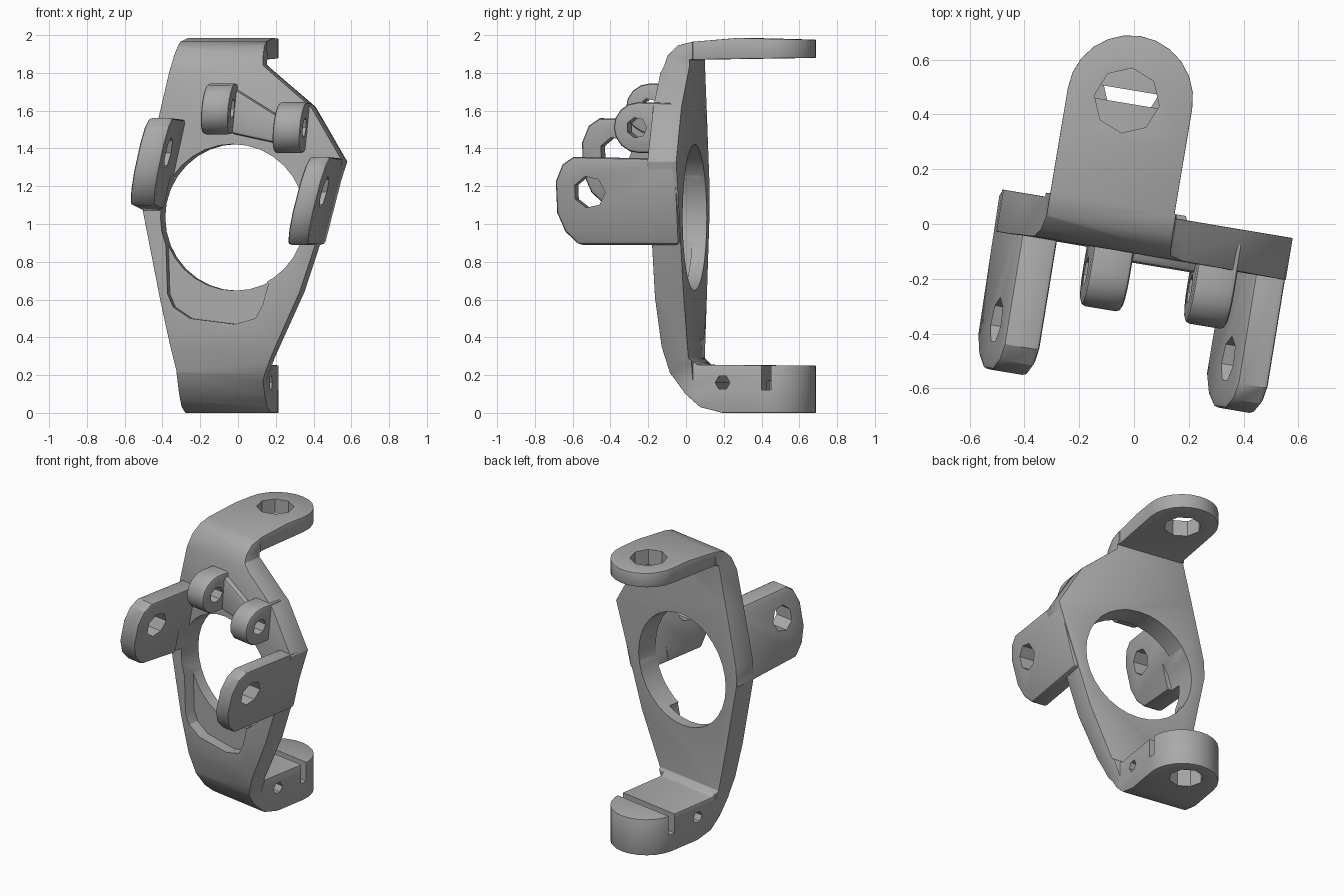
import bpy, bmesh, math
from mathutils import Matrix

cube = bpy.data.objects.get("Cube")
if cube:
    bpy.data.objects.remove(cube, do_unlink=True)

YAW = math.radians(-9.5)      # the whole casting is turned about z
metal = bpy.data.materials.new("grey metal")
metal.use_nodes = True
GREY = (0.4, 0.4, 0.4, 1)
metal.diffuse_color = GREY
metal.node_tree.nodes["Principled BSDF"].inputs["Base Color"].default_value = GREY


def prism(name, pts, axis, lo, hi, lean=0.0, lean_z=0.0):
    """Extrude a 2D profile along an axis; lean shears x with height."""
    place = {"x": lambda a, b, d: (d + lean * (b - lean_z), a, b),
             "y": lambda a, b, d: (a, d, b),
             "z": lambda a, b, d: (a, b, d)}[axis]
    bm = bmesh.new()
    ends = [[bm.verts.new(place(a, b, d)) for a, b in pts] for d in (lo, hi)]
    bm.faces.new(ends[0])
    bm.faces.new(ends[1][::-1])
    n = len(pts)
    for i in range(n):
        j = (i + 1) % n
        bm.faces.new((ends[0][i], ends[0][j], ends[1][j], ends[1][i]))
    bmesh.ops.recalc_face_normals(bm, faces=bm.faces)
    mesh = bpy.data.meshes.new(name)
    bm.to_mesh(mesh)
    bm.free()
    ob = bpy.data.objects.new(name, mesh)
    bpy.context.scene.collection.objects.link(ob)
    return ob


def circle(cx, cy, r, n, start=0.0, sweep=360.0):
    steps = n if sweep == 360 else n - 1
    angles = [math.radians(start + sweep * i / steps) for i in range(n)]
    return [(cx + r * math.cos(a), cy + r * math.sin(a)) for a in angles]


def box(a0, a1, b0, b1):
    return [(a0, b0), (a1, b0), (a1, b1), (a0, b1)]


def bake(ob):
    """Apply the modifier stack."""
    bpy.context.view_layer.update()
    deps = bpy.context.evaluated_depsgraph_get()
    mesh = bpy.data.meshes.new_from_object(ob.evaluated_get(deps))
    ob.modifiers.clear()
    ob.data = mesh


def boolean(ob, cutter, operation="DIFFERENCE"):
    mod = ob.modifiers.new("cut", "BOOLEAN")
    mod.operation, mod.solver, mod.object = operation, "EXACT", cutter
    bake(ob)
    bpy.data.objects.remove(cutter, do_unlink=True)


def soften(ob, width):
    mod = ob.modifiers.new("soft edges", "BEVEL")
    mod.width, mod.segments, mod.limit_method = width, 2, "ANGLE"
    mod.angle_limit = math.radians(40)
    bake(ob)


# Body: C-shaped side profile, trimmed by the front and top outlines
side = [(-0.11, 1.4), (-0.105, 1.8), (-0.075, 1.89), (-0.02, 1.945), (0.06, 1.965),
        (0.3, 1.985), (0.7, 1.975), (0.7, 1.88), (0.045, 1.87), (0.045, 0.29),
        (0.085, 0.255), (0.7, 0.25), (0.7, 0), (0.22, 0), (0.1, 0.03),
        (0.02, 0.1), (-0.06, 0.21), (-0.095, 0.35), (-0.11, 0.6)]
front = [(-0.32, -0.1), (0.14, -0.1), (0.14, 0.17), (0.18, 0.27), (0.35, 0.64),
         (0.58, 1.33), (0.41, 1.62), (0.15, 1.84), (0.14, 2.1), (-0.32, 2.1),
         (-0.32, 1.94), (-0.40, 1.6), (-0.49, 1.2), (-0.495, 1.08), (-0.4, 0.6),
         (-0.32, 0.22)]
top = [(-0.7, -0.3), (0.7, -0.3), (0.7, 0.06), (0.14, 0.06)]
top += circle(-0.09, 0.45, 0.23, 13, 0, 180) + [(-0.32, 0.06), (-0.7, 0.06)]
body = prism("knuckle_body", side, "x", -0.7, 0.7)
boolean(body, prism("front_trim", front, "y", -0.5, 1), "INTERSECT")
boolean(body, prism("top_trim", top, "z", -0.2, 2.2), "INTERSECT")
soften(body, 0.014)


def bore():
    return prism("bore", circle(-0.01, 1.035, 0.388, 32), "y", -0.2, 0.2)


# Hub bore with its lower pocket
boolean(body, bore())
pocket = [(-0.375, 1.08), (-0.36, 0.63), (-0.33, 0.56), (-0.24, 0.5), (0, 0.47),
          (0.11, 0.5), (0.15, 0.57), (0.18, 0.68), (0.1, 1.0)]
boolean(body, prism("pocket", pocket, "y", -0.3, -0.03))

# Upper tab hole, lower clamp slot, socket and cross bolt hole
boolean(body, prism("upper_hole", circle(-0.1, 0.44, 0.12, 8), "z", 1.8, 2.1))
boolean(body, prism("slot", box(0.43, 0.48, 0.12, 0.4), "x", -0.6, 0.4))
boolean(body, prism("socket", circle(-0.09, 0.5, 0.11, 8), "z", -0.1, 0.17))
boolean(body, prism("bolt_hole", circle(0.22, 0.16, 0.04, 6), "x", -0.6, 0.4))

parts = [body]


# Side arms: leaning plates with a rounded tip and an eye
def arm(name, z, height, centre, thick, lean, root_drop):
    outline = [(0.04, -root_drop), (-0.5, 0), (-0.57, 0.07), (-0.61, 0.17),
               (-0.61, height - 0.13), (-0.57, height - 0.04),
               (-0.51, height), (0.04, height - 0.01)]
    ob = prism(name, [(y, z + h) for y, h in outline], "x",
               centre - thick / 2, centre + thick / 2, lean, z)
    soften(ob, 0.02)
    eye = circle(-0.43, z + height * 0.6, 0.085, 7)
    boolean(ob, prism("eye", eye, "x", centre - 0.3, centre + 0.3))
    boolean(ob, bore())
    parts.append(ob)


arm("left_arm", 0.89, 0.465, 0.405, 0.115, 0.26, 0.0)
arm("right_arm", 1.1, 0.46, -0.43, 0.135, 0.22, 0.04)


# Front lugs with cross holes
def lug(name, x, z):
    outline = [(0.0, z - 0.13)] + circle(-0.19, z, 0.135, 9, 270, -180) + [(0.0, z + 0.13)]
    ob = prism(name, outline, "x", x - 0.075, x + 0.075, 0.1, z)
    soften(ob, 0.018)
    boolean(ob, prism("lug_hole", circle(-0.2, z, 0.055, 7), "x", x - 0.3, x + 0.3))
    parts.append(ob)


lug("upper_lug", -0.07, 1.61)
lug("side_lug", 0.315, 1.51)

# Web joining the lugs
web = prism("lug_web", [(-0.02, 1.48), (0.26, 1.42), (0.26, 1.56), (0.0, 1.72)],
            "y", -0.14, -0.05)
soften(web, 0.02)
parts.append(web)

# Finish: yaw, colour and shading
for ob in parts:
    ob.data.transform(Matrix.Rotation(YAW, 4, "Z"))
    ob.data.materials.clear()
    ob.data.materials.append(metal)
    bpy.ops.object.select_all(action="DESELECT")
    ob.select_set(True)
    bpy.context.view_layer.objects.active = ob
    bpy.ops.object.shade_smooth_by_angle(angle=math.radians(30))
